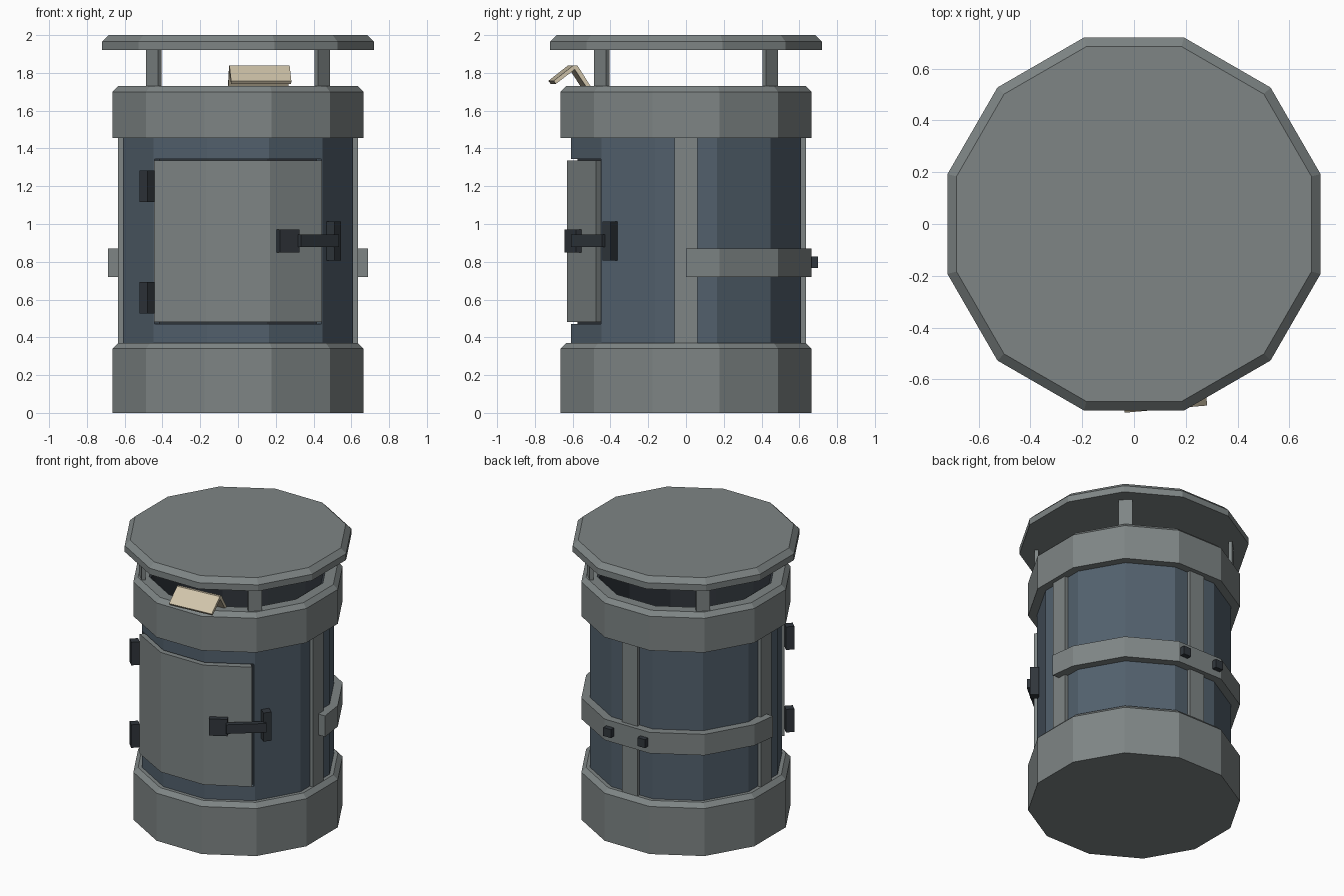
import bpy, bmesh, math
from mathutils import Matrix, Vector

if "Cube" in bpy.data.objects:
    bpy.data.objects.remove(bpy.data.objects["Cube"], do_unlink=True)


def material(name, rgb):
    m = bpy.data.materials.new(name)
    m.use_nodes = True
    m.diffuse_color = (*rgb, 1)
    m.node_tree.nodes["Principled BSDF"].inputs["Base Color"].default_value = (*rgb, 1)
    return m


GREY = material("grey metal", (0.21, 0.235, 0.235))
BLUE = material("blue grey paint", (0.085, 0.118, 0.152))
DARK = material("dark metal", (0.03, 0.037, 0.045))
CARD = material("tan cardboard", (0.63, 0.55, 0.4))

FLAT = math.cos(math.radians(15))   # flat-to-corner ratio of a twelve-sided ring
FULL = range(15, 375, 30)


def finish(name, bm, mat):
    bmesh.ops.remove_doubles(bm, verts=bm.verts, dist=1e-5)
    bmesh.ops.dissolve_limit(bm, angle_limit=0.01, verts=bm.verts, edges=bm.edges)
    bmesh.ops.recalc_face_normals(bm, faces=bm.faces)
    mesh = bpy.data.meshes.new(name)
    bm.to_mesh(mesh)
    bm.free()
    mesh.materials.append(mat)
    ob = bpy.data.objects.new(name, mesh)
    bpy.context.collection.objects.link(ob)
    return ob


def ring(name, section, mat, angles=FULL):
    """Sweep a (flat radius, z) section around the axis, closed or as an arc."""
    bm = bmesh.new()
    loops = []
    for a in angles:
        c, s = math.cos(math.radians(a)), math.sin(math.radians(a))
        loops.append([bm.verts.new((r / FLAT * c, r / FLAT * s, z)) for r, z in section])
    closed = angles is FULL
    solid = section[0][0] == 0
    n = len(section)
    for i in range(len(loops) if closed else len(loops) - 1):
        p, q = loops[i], loops[(i + 1) % len(loops)]
        for j in range(n - 1 if solid else n):
            k = (j + 1) % n
            bm.faces.new((p[j], p[k], q[k], q[j]))
    if not closed:
        bm.faces.new(loops[0])
        bm.faces.new(loops[-1])
    return finish(name, bm, mat)


def wall(r0, r1, z0, z1):
    return [(r0, z0), (r1, z0), (r1, z1), (r0, z1)]


def block(name, angle, radius, z, size, mat, shift=0):
    """Box facing outward at an angle; size is depth, width, height."""
    bm = bmesh.new()
    bmesh.ops.create_cube(bm, size=1)
    m = (Matrix.Rotation(math.radians(angle), 4, 'Z')
         @ Matrix.Translation((radius, shift, z)) @ Matrix.Diagonal((*size, 1)))
    bm.transform(m)
    return finish(name, bm, mat)


# Base, rim and lid
ring("base", [(0, 0), (0.665, 0), (0.665, 0.34), (0.635, 0.37), (0, 0.37)], GREY)
ring("top_rim", [(0.565, 1.455), (0.665, 1.455), (0.665, 1.7), (0.635, 1.73), (0.565, 1.73)], GREY)
ring("lid", [(0, 1.92), (0.72, 1.92), (0.72, 1.965), (0.685, 2), (0, 2)], GREY)

# Body shell with the door opening, and its liner
body = ring("body", wall(0.57, 0.61, 0.3, 1.5), BLUE)
cutter = ring("door_cutter", wall(0.5, 0.8, 0.47, 1.345), BLUE, [-134.5, -105, -75, -45.5])
cutter.hide_render = True
cutter.hide_viewport = True
cut = body.modifiers.new("door opening", 'BOOLEAN')
cut.operation = 'DIFFERENCE'
cut.solver = 'EXACT'
cut.object = cutter
ring("liner", wall(0.55, 0.575, 0.36, 1.72), DARK)

# Door
ring("door", wall(0.58, 0.63, 0.48, 1.335), GREY, [-133, -105, -75, -47])

# Hinges
for name, z in (("upper_hinge", 1.2), ("lower_hinge", 0.61)):
    block(name, 225, 0.68, z, (0.055, 0.057, 0.165), DARK)

# Latch
block("latch_plate", -60, 0.645, 0.91, (0.045, 0.12, 0.12), DARK, -0.07)
block("latch_bar", -50.5, 0.665, 0.912, (0.035, 0.26, 0.065), DARK)
block("latch_keeper", -38.5, 0.645, 0.91, (0.06, 0.055, 0.205), DARK)

# Vertical straps
for name, a in (("left_strap", 0), ("back_strap", 90), ("right_strap", 180)):
    block(name, a, 0.61, 0.905, (0.05, 0.12, 1.13), GREY)

# Half band around the back with two bolts
ring("back_band", wall(0.6, 0.665, 0.72, 0.87), GREY, [0, *range(15, 180, 30), 180])
for name, x in (("left_bolt", 0.135), ("right_bolt", -0.135)):
    block(name, 90, 0.675, 0.797, (0.05, 0.06, 0.06), DARK, -x)

# Lid posts
for i in range(4):
    block(f"lid_post_{i + 1}", 45 + 90 * i, 0.63, 1.825, (0.025, 0.09, 0.21), GREY)

# Folded piece of cardboard hanging over the rim
fold = [(-0.115, 1.758), (-0.01, 1.84), (0.012, 1.838), (0.1, 1.7),
        (0.082, 1.69), (-0.003, 1.818), (-0.103, 1.742)]
bm = bmesh.new()
face = bm.faces.new([bm.verts.new((-0.16, y, z)) for y, z in fold])
new = bmesh.ops.extrude_face_region(bm, geom=[face])["geom"]
bmesh.ops.translate(bm, vec=Vector((0.32, 0, 0)),
                    verts=[v for v in new if isinstance(v, bmesh.types.BMVert)])
bm.transform(Matrix.Translation((0.113, -0.6, 0)) @ Matrix.Rotation(math.radians(5), 4, 'Z'))
finish("cardboard", bm, CARD)
